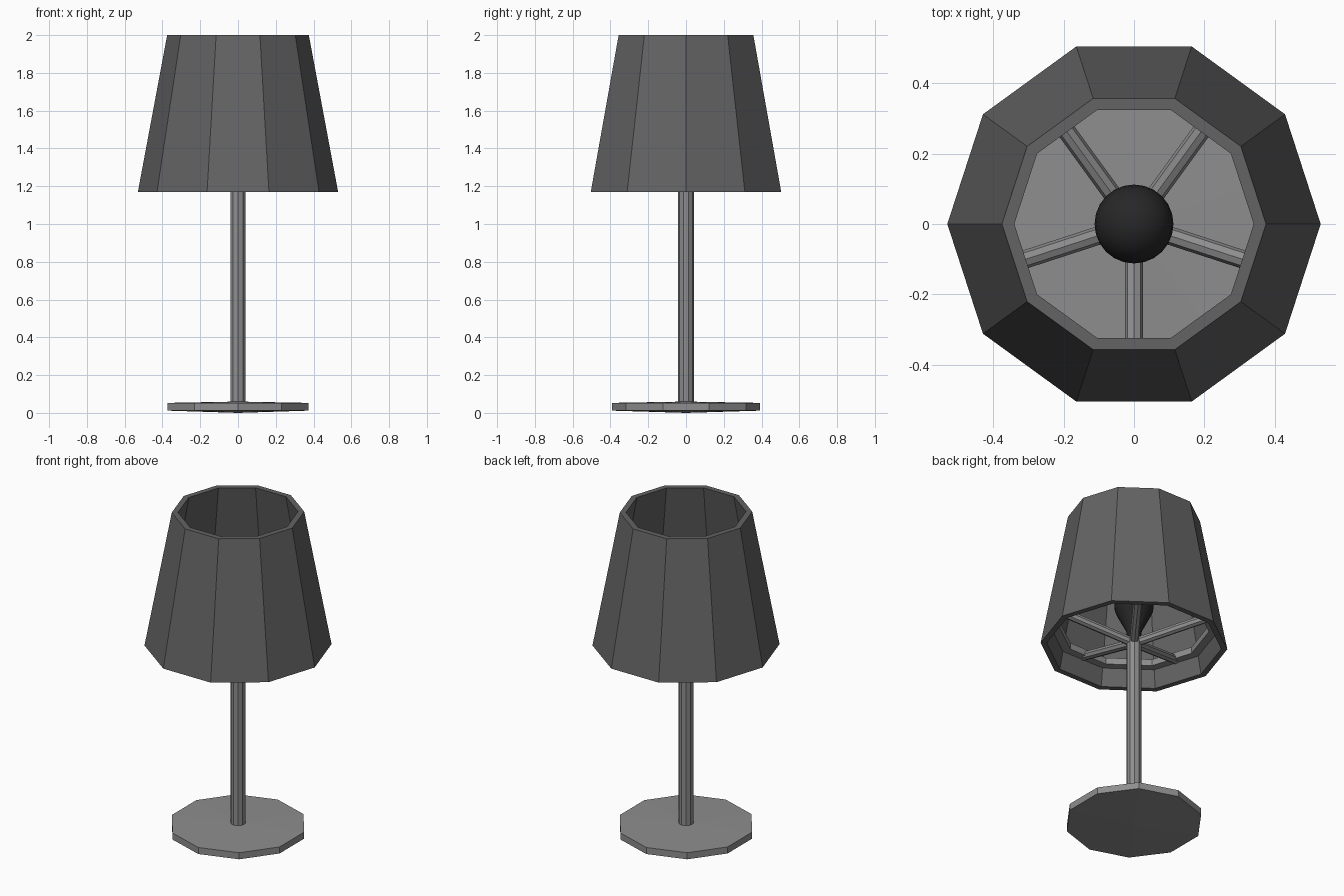
import bpy, bmesh
from math import cos, sin, radians, pi
from mathutils import Vector

cube = bpy.data.objects.get("Cube")
if cube:
    bpy.data.objects.remove(cube, do_unlink=True)


def material(name, value):
    m = bpy.data.materials.new(name)
    m.use_nodes = True
    colour = (value, value, value, 1)
    m.diffuse_color = colour
    m.node_tree.nodes["Principled BSDF"].inputs["Base Color"].default_value = colour
    return m


METAL = material("grey metal", 0.27)
FABRIC = material("dark grey shade", 0.125)
GLASS = material("black bulb", 0.02)


def finish(name, bm, mat):
    bmesh.ops.remove_doubles(bm, verts=bm.verts, dist=1e-5)
    bmesh.ops.recalc_face_normals(bm, faces=bm.faces)
    mesh = bpy.data.meshes.new(name)
    bm.to_mesh(mesh)
    bm.free()
    mesh.materials.append(mat)
    obj = bpy.data.objects.new(name, mesh)
    bpy.context.collection.objects.link(obj)
    return obj


def lathe(name, profile, sides, mat, start=0, closed=False):
    """Spin a (radius, height) profile around the z axis."""
    bm = bmesh.new()
    rings = []
    for i in range(sides):
        a = start + 2 * pi * i / sides
        rings.append([bm.verts.new((r * cos(a), r * sin(a), z)) for r, z in profile])
    count = len(profile)
    for i in range(sides):
        p, q = rings[i], rings[(i + 1) % sides]
        for j in range(count if closed else count - 1):
            k = (j + 1) % count
            # points on the axis make a triangle instead of a quad
            corners = [p[j], q[j], q[k], p[k]]
            if profile[j][0] == 0:
                corners.remove(q[j])
            if profile[k][0] == 0:
                corners.remove(q[k])
            bm.faces.new(corners)
    return finish(name, bm, mat)


def rod(name, start, end, radius, sides, mat):
    start, end = Vector(start), Vector(end)
    axis = end - start
    bm = bmesh.new()
    bmesh.ops.create_cone(bm, cap_ends=True, segments=sides, radius1=radius,
                          radius2=radius, depth=axis.length)
    bm.transform(axis.to_track_quat('Z', 'Y').to_matrix().to_4x4())
    bmesh.ops.translate(bm, verts=bm.verts, vec=(start + end) / 2)
    return finish(name, bm, mat)


# Foot and stem
lathe("base", [(0, 0), (0.392, 0.012), (0.392, 0.053), (0, 0.06)], 10, METAL, pi / 2)
lathe("stem", [(0, 0.03), (0.043, 0.03), (0.043, 1.2), (0, 1.2)], 10, METAL, pi / 2)

# Hollow tapered shade with its inner support ring
lathe("shade", [(0.53, 1.17), (0.375, 2.0), (0.34, 2.0), (0.495, 1.17)],
      10, FABRIC, closed=True)
lathe("support_ring", [(0.425, 1.28), (0.485, 1.28), (0.48, 1.32), (0.425, 1.32)],
      10, METAL, closed=True)

# Five spokes rising from the stem to the ring
for i in range(5):
    a = radians(-90 + 72 * i)
    rod(f"spoke_{i + 1}", (0, 0, 1.19), (0.45 * cos(a), 0.45 * sin(a), 1.3),
        0.026, 8, METAL)

# Bulb: narrow neck opening into a round globe
R, CENTRE = 0.112, 1.43
globe = [(R * cos(radians(t)), CENTRE + R * sin(radians(t))) for t in range(-30, 90, 15)]
bulb = lathe("bulb", [(0, 1.2), (0.035, 1.2), (0.045, 1.27)] + globe + [(0, CENTRE + R)],
             24, GLASS)
bpy.ops.object.select_all(action='DESELECT')
bulb.select_set(True)
bpy.context.view_layer.objects.active = bulb
bpy.ops.object.shade_smooth_by_angle(angle=radians(40))
